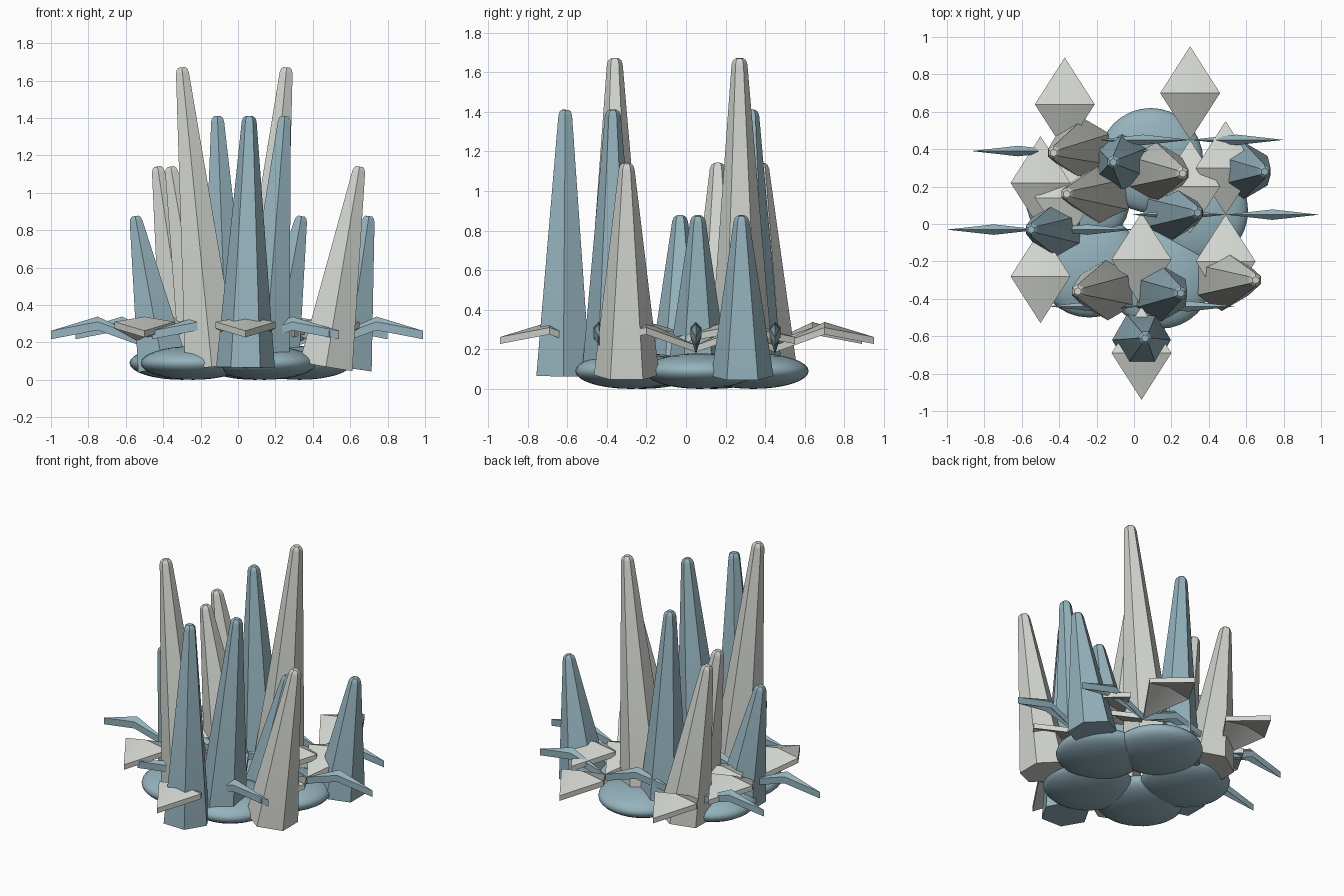
import bpy, bmesh, math
from mathutils import Vector, Matrix

cube = bpy.data.objects.get("Cube")
if cube:
    bpy.data.objects.remove(cube, do_unlink=True)


def material(name, color):
    m = bpy.data.materials.new(name)
    m.use_nodes = True
    m.diffuse_color = color
    m.node_tree.nodes["Principled BSDF"].inputs["Base Color"].default_value = color
    return m


PALE = material("pale grey", (0.64, 0.66, 0.62, 1))
BLUE = material("dusty blue", (0.30, 0.45, 0.51, 1))


def finish(bm, name, mat, smooth_angle=None):
    bmesh.ops.recalc_face_normals(bm, faces=bm.faces)
    mesh = bpy.data.meshes.new(name)
    bm.to_mesh(mesh)
    bm.free()
    mesh.materials.append(mat)
    ob = bpy.data.objects.new(name, mesh)
    bpy.context.collection.objects.link(ob)
    if smooth_angle:
        bpy.ops.object.select_all(action='DESELECT')
        ob.select_set(True)
        bpy.context.view_layer.objects.active = ob
        bpy.ops.object.shade_smooth_by_angle(angle=math.radians(smooth_angle))
    return ob


# Six-sided leaning spike with a small rounded tip
def spike(name, base, tip, radius, mat, turn=90):
    base, tip = Vector(base), Vector(tip)
    axis = tip - base
    length = axis.length
    place = Matrix.Translation(base) @ Vector((0, 0, 1)).rotation_difference(axis).to_matrix().to_4x4()
    bm = bmesh.new()
    rings = []
    for r, h in ((radius, 0), (0.04, length - 0.03), (0.033, length - 0.01), (0.02, length)):
        ring = []
        for k in range(6):
            a = math.radians(turn + k * 60)
            ring.append(bm.verts.new(place @ Vector((r * math.cos(a), r * math.sin(a), h))))
        rings.append(ring)
    for low, high in zip(rings, rings[1:]):
        for k in range(6):
            n = (k + 1) % 6
            bm.faces.new((low[k], low[n], high[n], high[k]))
    bm.faces.new(rings[0][::-1])
    bm.faces.new(rings[-1])
    finish(bm, name, mat, 35)


# Folded diamond leaves, one on each side of a flower centre
def leaf_pair(name, centre, half_width, thickness, angle, mat):
    bm = bmesh.new()
    for side in (0, math.pi):
        turn = Matrix.Translation((*centre, 0)) @ Matrix.Rotation(angle + side, 4, 'Z')
        layers = []
        for drop in (0, thickness):
            pts = [(0, 0, 0.22), (-half_width, 0.25, 0.31), (0, 0.5, 0.262),
                   (half_width, 0.25, 0.31), (0, 0.25, 0.338)]
            layers.append([bm.verts.new(turn @ Vector((x, y, z - drop))) for x, y, z in pts])
        top, bottom = layers
        for k in range(4):
            n = (k + 1) % 4
            bm.faces.new((top[k], top[n], top[4]))
            bm.faces.new((bottom[n], bottom[k], bottom[4]))
            bm.faces.new((top[n], top[k], bottom[k], bottom[n]))
    finish(bm, name, mat, 35)


# Flattened cushions forming the base
for i, (x, y) in enumerate([(0.33, 0.07), (0.09, 0.34), (-0.30, 0.14), (-0.24, -0.22), (0.14, -0.28)]):
    bm = bmesh.new()
    bmesh.ops.create_uvsphere(bm, u_segments=32, v_segments=16, radius=1,
                              matrix=Matrix.Translation((x, y, 0.09)) @ Matrix.Diagonal((0.28, 0.28, 0.09, 1)))
    finish(bm, f"base_cushion_{i + 1}", BLUE, 60)

# Pale spikes: base x, y then tip x, y, z
for i, (bx, by, tx, ty, tz) in enumerate([
        (-0.14, -0.35, -0.30, -0.36, 1.67), (0.11, 0.28, 0.26, 0.27, 1.67),
        (-0.27, 0.40, -0.43, 0.38, 1.14), (-0.17, 0.16, -0.36, 0.16, 1.14),
        (0.47, -0.30, 0.65, -0.30, 1.14)]):
    spike(f"pale_spike_{i + 1}", (bx, by, 0.07), (tx, ty, tz), 0.165, PALE)

# Blue spikes
for i, (bx, by, tx, ty, tz, turn) in enumerate([
        (0.04, -0.62, 0.06, -0.61, 1.41, 0), (0.14, -0.37, 0.25, -0.37, 1.41, 90),
        (-0.06, 0.33, -0.11, 0.33, 1.41, 90), (0.19, 0.06, 0.34, 0.06, 0.875, 90),
        (0.58, 0.285, 0.70, 0.28, 0.875, 90), (-0.40, -0.03, -0.55, -0.03, 0.875, 90)]):
    spike(f"blue_spike_{i + 1}", (bx, by, 0.065), (tx, ty, tz), 0.157, BLUE, turn)

# Four-leaved flowers: broad pale leaves front and back, thin blue ones to the sides
for i, centre in enumerate([(0.30, 0.45), (-0.37, 0.39), (0.49, 0.05), (-0.50, -0.03), (0.04, -0.44)]):
    leaf_pair(f"flower_{i + 1}_pale_leaves", centre, 0.16, 0.035, 0, PALE)
    leaf_pair(f"flower_{i + 1}_blue_leaves", centre, 0.028, 0.045, math.pi / 2, BLUE)
